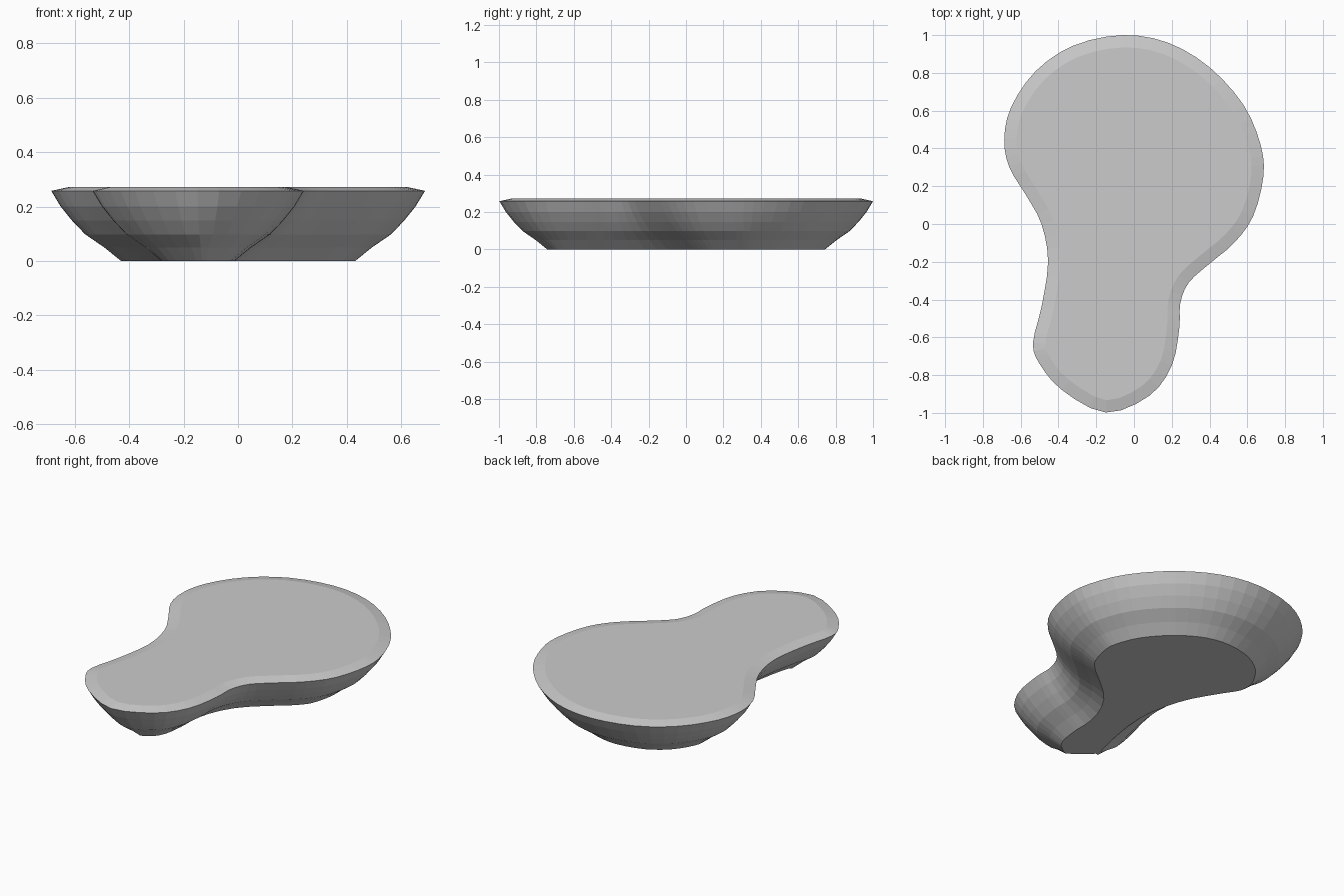
import bpy, bmesh
from mathutils import Vector

if "Cube" in bpy.data.objects:
    bpy.data.objects.remove(bpy.data.objects["Cube"])

# Widest outline of the dish, clockwise from the back
RIM = [(-.06, 1), (.18, .96), (.4, .83), (.58, .63), (.67, .42), (.685, .25),
       (.63, .04), (.53, -.1), (.4, -.21), (.29, -.31), (.245, -.42),
       (.24, -.55), (.2, -.75), (.08, -.91), (-.15, -.998), (-.38, -.88),
       (-.5, -.74), (-.535, -.63), (-.49, -.44), (-.455, -.2), (-.49, 0),
       (-.57, .15), (-.66, .3), (-.687, .45), (-.65, .62), (-.52, .81),
       (-.32, .945)]
# (inset from the outline, height) from the base up to the top face
PROFILE = [(.257, 0), (.195, .05), (.125, .098), (.077, .148), (.035, .2),
           (0, .258), (.065, .272)]
STEPS = 3


def smooth_loop(points):
    """Closed Catmull-Rom curve through the points."""
    p, n, out = [Vector(q) for q in points], len(points), []
    for i in range(n):
        a, b, c, d = (p[(i + k) % n] for k in (-1, 0, 1, 2))
        for s in range(STEPS):
            t = s / STEPS
            out.append(.5 * (2 * b + (c - a) * t + (2*a - 5*b + 4*c - d) * t**2
                             + (3*b - a - 3*c + d) * t**3))
    return out


def inward(loop):
    """Smoothed inward directions for a clockwise loop."""
    n, out = len(loop), []
    for i in range(n):
        t = Vector((0, 0))
        for k in range(1, 5):
            t += (loop[(i + k) % n] - loop[i - k]).normalized()
        t.normalize()
        out.append(Vector((t.y, -t.x)))
    return out


# Dish body: stacked inset rings with flat base and top
loop = smooth_loop(RIM)
dirs = inward(loop)
n = len(loop)
bm = bmesh.new()
rings = [[bm.verts.new((*(p + d * inset), z)) for p, d in zip(loop, dirs)]
         for inset, z in PROFILE]
for lo, hi in zip(rings, rings[1:]):
    for i in range(n):
        j = (i + 1) % n
        bm.faces.new((lo[i], hi[i], hi[j], lo[j]))
bm.faces.new(rings[0])
bm.faces.new(rings[-1][::-1])
bmesh.ops.recalc_face_normals(bm, faces=bm.faces)
mesh = bpy.data.meshes.new("curved_dish")
bm.to_mesh(mesh)
bm.free()
dish = bpy.data.objects.new("curved_dish", mesh)
bpy.context.collection.objects.link(dish)
